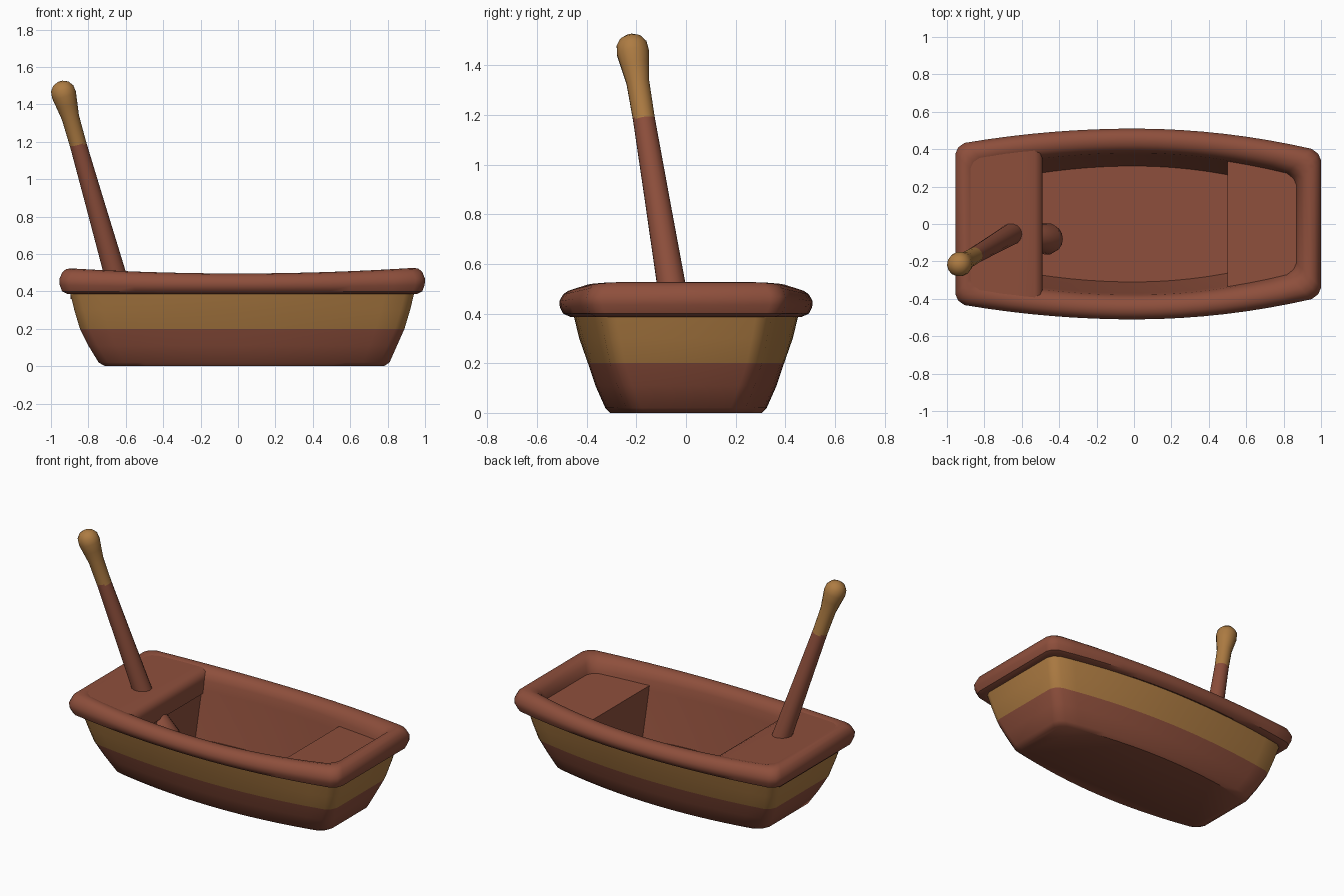
import bpy, bmesh, math
from mathutils import Vector

if "Cube" in bpy.data.objects:
    bpy.data.objects.remove(bpy.data.objects["Cube"])


def material(name, rgb):
    m = bpy.data.materials.new(name)
    m.diffuse_color = (*rgb, 1)
    m.use_nodes = True
    m.node_tree.nodes["Principled BSDF"].inputs["Base Color"].default_value = m.diffuse_color
    return m


BROWN = material("red_brown", (0.27, 0.078, 0.045))
GOLD = material("ochre", (0.42, 0.2, 0.055))


def loft(name, rings, is_gold=lambda c, i: False, angle=40):
    """Skin closed rings of equal length, with both ends capped."""
    bm = bmesh.new()
    vs = [[bm.verts.new(p) for p in r] for r in rings]
    n = len(vs[0])
    for i in range(len(vs) - 1):
        for j in range(n):
            k = (j + 1) % n
            f = bm.faces.new((vs[i][j], vs[i][k], vs[i + 1][k], vs[i + 1][j]))
            f.material_index = int(is_gold(f.calc_center_median(), i))
    for r in (vs[0], vs[-1]):
        f = bm.faces.new(r)
        f.material_index = int(is_gold(f.calc_center_median(), -1))
    bmesh.ops.recalc_face_normals(bm, faces=bm.faces)
    me = bpy.data.meshes.new(name)
    bm.to_mesh(me)
    bm.free()
    me.materials.append(BROWN)
    me.materials.append(GOLD)
    ob = bpy.data.objects.new(name, me)
    bpy.context.collection.objects.link(ob)
    bpy.ops.object.select_all(action='DESELECT')
    ob.select_set(True)
    bpy.context.view_layer.objects.active = ob
    bpy.ops.object.shade_smooth_by_angle(angle=math.radians(angle))
    return ob


def half_width(x, p):
    xl, xr, wm, wl, wr = p
    return wm - (wm - wl) * (x / xl) ** 2 if x < 0 else wm - (wm - wr) * (x / xr) ** 2


def outline(p, z, lift=0.0, c=0.05, steps=16):
    """Boat-shaped ring: bowed sides, straight ends, rounded corners."""
    xl, xr, wm, wl, wr = p
    k = 0.3 * c
    side = [(xr, wr - c), (xr - k, wr - k)]
    side += [(xr - c + (xl - xr + 2 * c) * i / steps,
              half_width(xr - c + (xl - xr + 2 * c) * i / steps, p)) for i in range(steps + 1)]
    side += [(xl + k, wl - k), (xl, wl - c)]
    pts = side + [(x, -y) for x, y in reversed(side)]
    return [(x, y, z + lift * x * x) for x, y in pts]


def inset(o):
    return (-0.955 + o, 1.0 - o, 0.51 - o, 0.425 - o, 0.39 - o)


# Hull outside, rolled rim and inside in one skin
hull = [
    outline((-0.71, 0.78, 0.305, 0.23, 0.21), 0.0),
    outline((-0.745, 0.81, 0.325, 0.25, 0.23), 0.02),
    outline((-0.80, 0.85, 0.365, 0.285, 0.265), 0.11),
    outline((-0.845, 0.89, 0.395, 0.32, 0.295), 0.2),
    outline((-0.875, 0.92, 0.43, 0.345, 0.315), 0.3),
    outline(inset(0.058), 0.39),
]
rim = [(0.045, 0.386, 0), (0.015, 0.40, 0), (0.002, 0.425, 0.01), (0, 0.45, 0.018),
       (0.015, 0.477, 0.028), (0.035, 0.491, 0.033), (0.06, 0.496, 0.034),
       (0.09, 0.49, 0.03), (0.115, 0.47, 0.02), (0.13, 0.44, 0), (0.14, 0.38, 0), (0.2, 0.09, 0)]
hull += [outline(inset(o), z, l) for o, z, l in rim]
loft("hull", hull, lambda c, i: i in (3, 4))


def block(name, x0, x1, levels, angle=35):
    """Fill between the hull walls from x0 to x1; levels are (inset, z, slope, edge)."""
    rings = []
    for o, z, slope, edge in levels:
        a, b = (x0 + edge, x1) if x0 > 0 else (x0, x1 - edge)
        xs = [a + (b - a) * i / 8 for i in range(9)]
        side = [(x, half_width(x, inset(o))) for x in xs]
        rings.append([(x, y, z + slope * x * x)
                      for x, y in side + [(x, -y) for x, y in reversed(side)]])
    return loft(name, rings, angle=angle)


# Stern deck flush with the rim, and lower bow seat
block("stern_deck", -0.72, -0.5, [(0.19, 0.085, 0, 0), (0.12, 0.38, 0, 0)])
block("stern_deck_top", -0.895, -0.49,
      [(0.11, 0.36, 0, 0), (0.09, 0.45, 0, 0), (0.08, 0.478, 0.03, 0.01), (0.07, 0.49, 0.034, 0.04)], 60)
block("bow_seat", 0.5, 0.78, [(0.19, 0.085, 0, 0), (0.12, 0.38, 0, 0)])
block("bow_seat_top", 0.5, 0.90, [(0.12, 0.36, 0, 0), (0.1, 0.40, 0.04, 0)])


def tube(name, path, is_gold=lambda c, i: False, sides=14):
    """Round tube through (x, y, z, radius) points."""
    pts = [Vector(p[:3]) for p in path]
    rings = []
    for i, p in enumerate(pts):
        d = (pts[min(i + 1, len(pts) - 1)] - pts[max(i - 1, 0)]).normalized()
        u = d.cross(Vector((0, 1, 0))).normalized()
        v = d.cross(u)
        rings.append([p + path[i][3] * (u * math.cos(t) + v * math.sin(t))
                      for t in (2 * math.pi * j / sides for j in range(sides))])
    return loft(name, rings, is_gold, 60)


def axis(z, r):
    return (-0.665 - 0.285 * (z - 0.52), -0.06 - 0.165 * (z - 0.52), z, r)


# Steering oar: leaning pole with an ochre knob grip
tube("oar", [axis(0.40, 0.06), axis(0.52, 0.058), axis(0.85, 0.051), axis(1.18, 0.045),
             axis(1.19, 0.045), axis(1.33, 0.047), axis(1.40, 0.058), axis(1.45, 0.066),
             axis(1.485, 0.062), axis(1.51, 0.043), axis(1.522, 0.015)],
     lambda c, i: c.z > 1.185)

# Lower end of the oar, showing inside the well
tube("oar_foot", [(-0.63, -0.05, 0.42, 0.05), (-0.53, -0.07, 0.32, 0.07),
                  (-0.46, -0.08, 0.24, 0.085), (-0.435, -0.08, 0.205, 0.07),
                  (-0.42, -0.08, 0.19, 0.03)])
